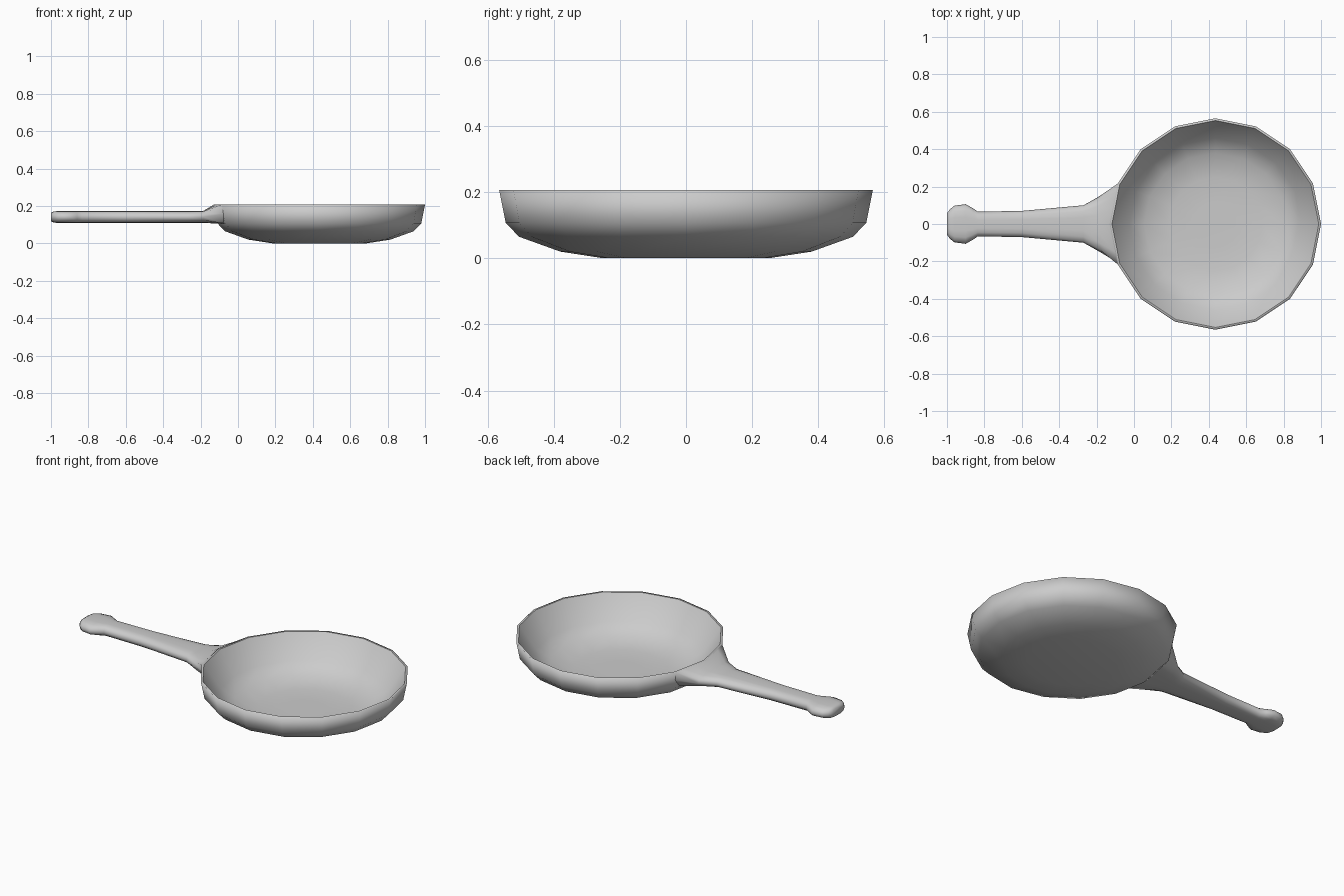
import bpy, math

if "Cube" in bpy.data.objects:
    bpy.data.objects.remove(bpy.data.objects["Cube"])

CX, SIDES = 0.435, 16


def loft(name, rings, cap_start=True, cap_end=True):
    """Skin equal-length rings and optionally cap the ends."""
    n = len(rings[0])
    verts = [p for ring in rings for p in ring]
    faces = [(i * n + j, i * n + (j + 1) % n, (i + 1) * n + (j + 1) % n, (i + 1) * n + j)
             for i in range(len(rings) - 1) for j in range(n)]
    if cap_start:
        faces.append(tuple(range(n))[::-1])
    if cap_end:
        faces.append(tuple(range(len(verts) - n, len(verts))))
    mesh = bpy.data.meshes.new(name)
    mesh.from_pydata(verts, [], faces)
    mesh.shade_smooth()
    obj = bpy.data.objects.new(name, mesh)
    bpy.context.collection.objects.link(obj)
    return obj


def turned(profile):
    """Rings of a (radius, z) profile turned around the pan's axis."""
    turns = [2 * math.pi * k / SIDES for k in range(SIDES)]
    return [[(CX + r * math.cos(a), r * math.sin(a), z) for a in turns] for r, z in profile]


# Pan: outer wall from the base up to the rim, and the sloping inside down to the floor
loft("pan_outside", turned([(0.25, 0.0), (0.38, 0.02), (0.505, 0.065), (0.545, 0.107),
                            (0.565, 0.207), (0.553, 0.207)]), cap_end=False)
loft("pan_inside", turned([(0.553, 0.207), (0.46, 0.075), (0.38, 0.025), (0.25, 0.004),
                           (0.11, 0.003)]), cap_start=False)

# Handle: rounded cross-sections (x, half width, half height) from the knob to the flare
stations = [(-1.0, 0.058, 0.022), (-0.985, 0.078, 0.03), (-0.96, 0.098, 0.032),
            (-0.9, 0.106, 0.032), (-0.86, 0.083, 0.032), (-0.835, 0.066, 0.032),
            (-0.6, 0.07, 0.032), (-0.27, 0.1, 0.032), (-0.185, 0.148, 0.033)]


def around(quarter):
    """Mirror a quarter outline into a full closed section."""
    half = quarter + [(-y, z) for y, z in quarter[-2::-1]]
    return half + [(y, -z) for y, z in half[-2:0:-1]]


section = around([(1, 0), (0.92, 0.55), (0.68, 0.9), (0.35, 1), (0, 1)])
rings = [[(x, w * y, 0.141 + h * z) for y, z in section] for x, w, h in stations]

# Last section is squared off against two wall facets, from the bend up to the rim
end = []
for y, z in around([(1, 0), (1, 1), (0.7, 1), (0.35, 1), (0, 1)]):
    pz = 0.157 + 0.05 * z
    r = 0.555 + 0.01 * z
    py = y * r * math.sin(math.pi / 8) * (0.82 if z < 0 else 1)
    end.append((CX - r + 0.199 * abs(py), py, pz))
rings.append(end)
loft("handle", rings, cap_end=False)
